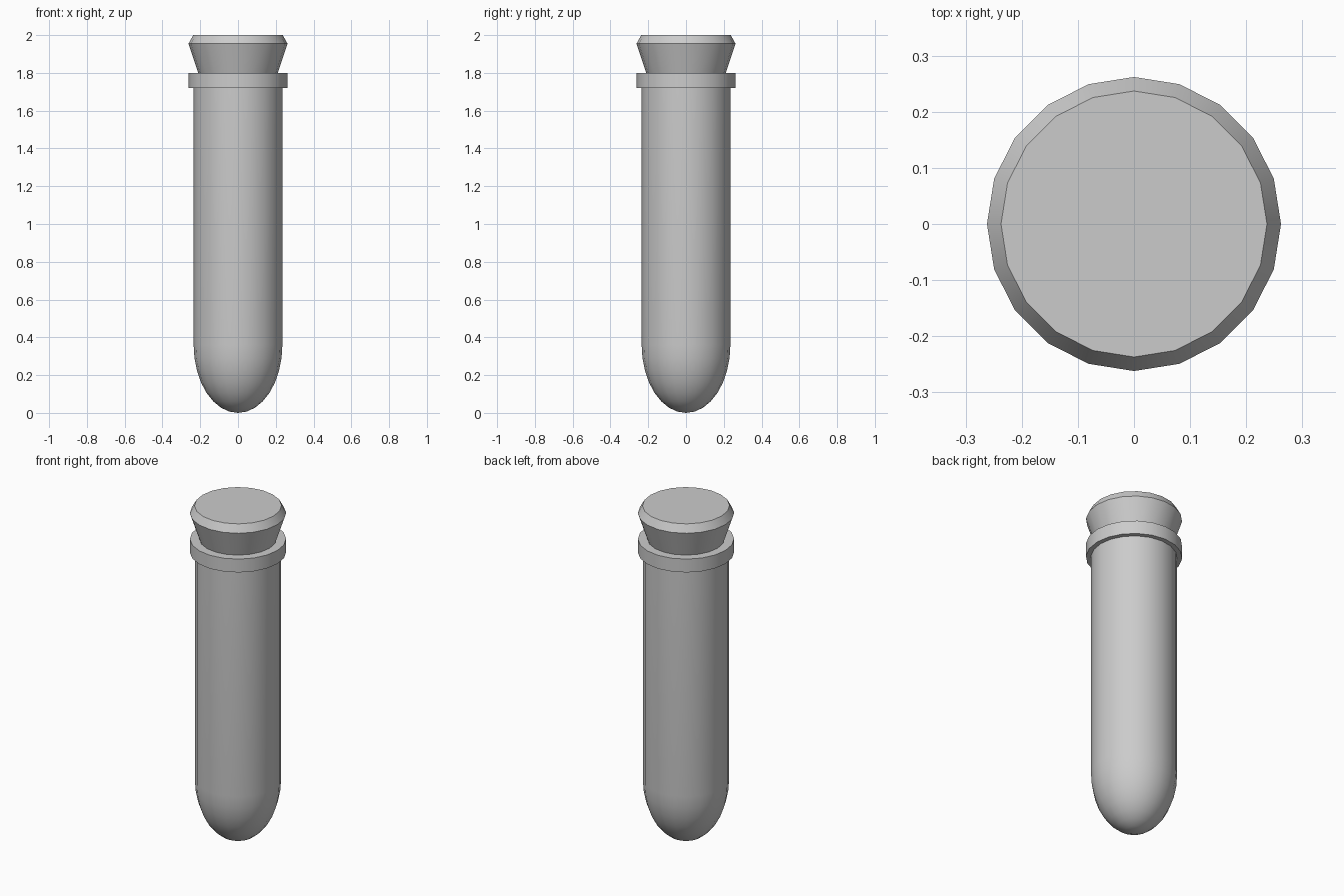
import bpy, bmesh, math

if "Cube" in bpy.data.objects:
    bpy.data.objects.remove(bpy.data.objects["Cube"])

SIDES = 20


def lathe(name, profile, angle):
    """Revolve (radius, z) points about z; radius 0 makes a pole, open ends are left open."""
    bm = bmesh.new()
    rings = []
    for r, z in profile:
        if r == 0:
            rings.append([bm.verts.new((0, 0, z))])
        else:
            rings.append([bm.verts.new((r * math.cos(math.tau * i / SIDES),
                                        r * math.sin(math.tau * i / SIDES), z))
                          for i in range(SIDES)])
    for a, b in zip(rings, rings[1:]):
        for i in range(SIDES):
            j = (i + 1) % SIDES
            if len(a) == 1:
                bm.faces.new((a[0], b[j], b[i]))
            elif len(b) == 1:
                bm.faces.new((a[i], a[j], b[0]))
            else:
                bm.faces.new((a[i], a[j], b[j], b[i]))
    mesh = bpy.data.meshes.new(name)
    bm.to_mesh(mesh)
    bm.free()
    obj = bpy.data.objects.new(name, mesh)
    bpy.context.collection.objects.link(obj)
    bpy.ops.object.select_all(action='DESELECT')
    obj.select_set(True)
    bpy.context.view_layer.objects.active = obj
    bpy.ops.object.shade_smooth_by_angle(angle=math.radians(angle))
    return obj


# Tube: elongated round bottom, straight wall, stepped lip
R, DOME = 0.235, 0.36
STEPS = 8
bottom = [(R * math.sin(t), DOME * (1 - math.cos(t)))
          for t in (math.pi / 2 * k / STEPS for k in range(1, STEPS + 1))]
lip = [(R, 1.72), (0.262, 1.72), (0.262, 1.80), (0.20, 1.80)]
lathe("tube", [(0, 0)] + bottom + lip, 35)

# Stopper: tapered plug with a bevelled top
lathe("stopper", [(0, 1.79), (0.207, 1.79), (0.262, 1.955), (0.237, 2.0), (0, 2.0)], 25)
